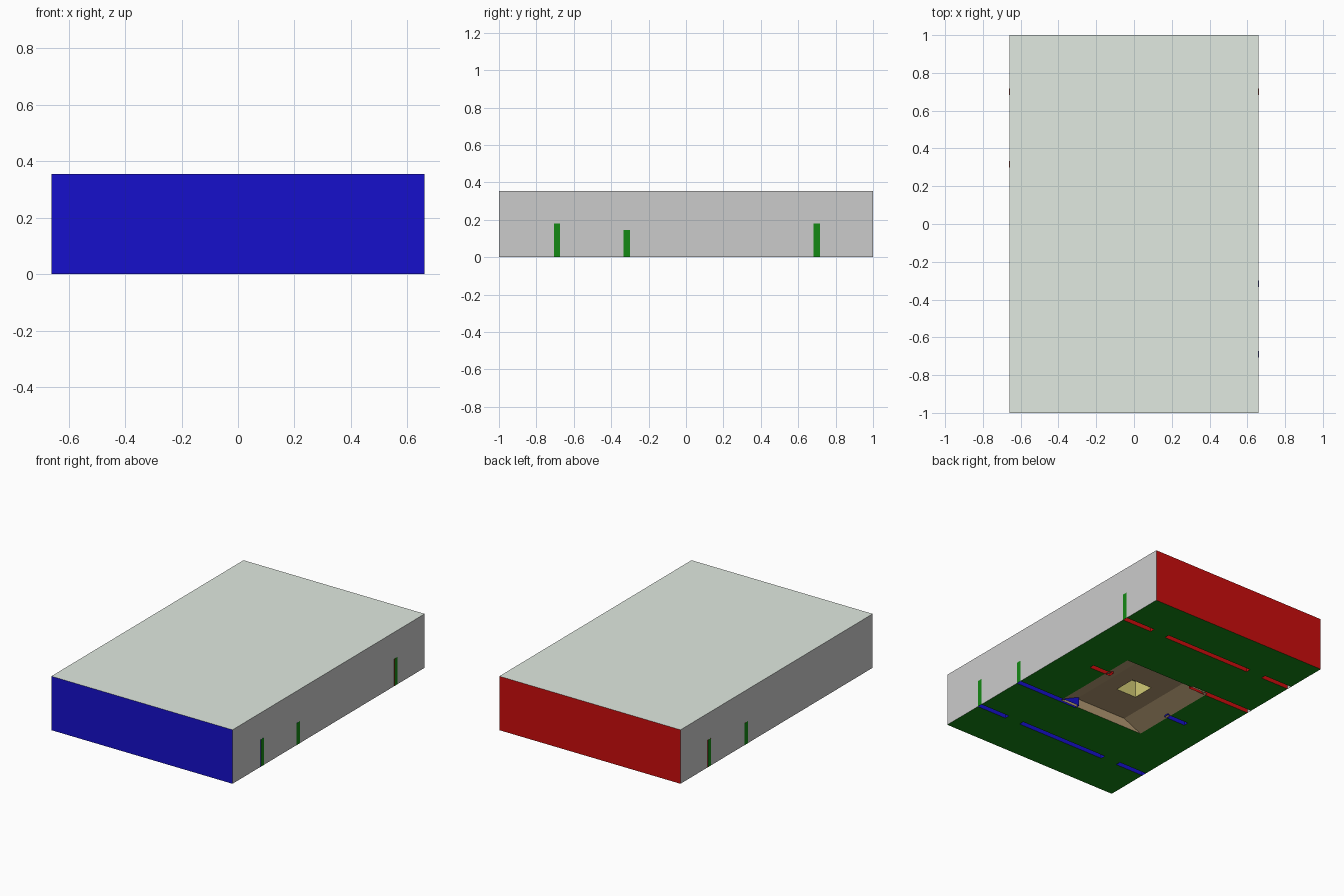
import bpy

if "Cube" in bpy.data.objects:
    bpy.data.objects.remove(bpy.data.objects["Cube"])

W, L, H = 0.66, 1.0, 0.355      # half width, half length, height
T = 0.034                       # barrier thickness
DECK_Z = 0.06


def material(name, rgb):
    m = bpy.data.materials.new(name)
    m.diffuse_color = (*rgb, 1)
    m.use_nodes = True
    m.node_tree.nodes["Principled BSDF"].inputs["Base Color"].default_value = m.diffuse_color
    return m


RED = material("red", (0.6, 0.004, 0.004))
BLUE = material("blue", (0.008, 0.005, 0.6))
GREEN = material("green", (0.007, 0.25, 0.007))
TAN = material("tan", (0.45, 0.32, 0.17))
YELLOW = material("yellow", (0.65, 0.6, 0.18))
PALE = material("pale", (0.75, 0.82, 0.75))


def mesh(name, verts, faces, mats=()):
    me = bpy.data.meshes.new(name)
    me.from_pydata(verts, [], faces)
    for m in mats:
        me.materials.append(m)
    ob = bpy.data.objects.new(name, me)
    bpy.context.collection.objects.link(ob)
    return ob


def holed_sheet(name, outer, holes, z, mat):
    """Flat sheet made of grid cells, leaving out the cells inside holes."""
    rects = [outer] + holes
    xs = sorted({round(v, 4) for r in rects for v in (r[0], r[1])})
    ys = sorted({round(v, 4) for r in rects for v in (r[2], r[3])})
    verts = [(x, y, z) for y in ys for x in xs]
    n, faces = len(xs), []
    for j in range(len(ys) - 1):
        for i in range(n - 1):
            cx, cy = (xs[i] + xs[i + 1]) / 2, (ys[j] + ys[j + 1]) / 2
            if not any(a < cx < b and c < cy < d for a, b, c, d in holes):
                a = j * n + i
                faces.append((a, a + 1, a + n + 1, a + n))
    return mesh(name, verts, faces, [mat])


def shell(name, x0, x1, y0, y1, z0, z1, mats):
    """Box open at the bottom."""
    v = [(x, y, z) for z in (z0, z1) for x, y in ((x0, y0), (x1, y0), (x1, y1), (x0, y1))]
    f = [(0, 1, 5, 4), (1, 2, 6, 5), (2, 3, 7, 6), (3, 0, 4, 7), (4, 5, 6, 7)]
    return mesh(name, v, f, mats)


# Outer walls and ceiling
for name, s, mat in (("front_wall", -1, BLUE), ("back_wall", 1, RED)):
    mesh(name, [(s * W, s * L, 0), (s * W, s * L, H), (-s * W, s * L, H), (-s * W, s * L, 0)],
         [(0, 3, 2, 1)], [mat])
for name, s in (("left_wall", -1), ("right_wall", 1)):
    mesh(name, [(s * W, -s * L, 0), (s * W, s * L, 0), (s * W, s * L, H), (s * W, -s * L, H)],
         [(0, 1, 2, 3)])
mesh("ceiling", [(-W, -L, H), (W, -L, H), (W, L, H), (-W, L, H)], [(0, 1, 2, 3)], [PALE])

# Barriers: hollow, open underneath, with green ends where they meet the side walls
holes = [(-0.32, 0.32, -0.32, 0.32)]
TIP = W + 0.0008
for team, s, mat in (("blue", -1, BLUE), ("red", 1, RED)):
    far, mid, near = (-0.69, -0.316, -0.05) if s < 0 else (0.70, 0.316, 0.12)
    rows = [("outer_right", 0.44, TIP, far, 0.18), ("outer_middle", -0.33, 0.325, far, 0.18),
            ("outer_left", -W + 0.001, -0.45, far, 0.18),
            ("long", *((0.19, TIP) if s < 0 else (-TIP, -0.19)), mid, 0.145),
            ("short", *((-0.46, -0.30) if s < 0 else (0.28, 0.44)), near, 0.145)]
    if s > 0:
        rows[2] = ("outer_left", -TIP, -0.45, far, 0.18)
    for part, x0, x1, y, h in rows:
        ob = shell(f"{team}_{part}_barrier", x0, x1, y - T / 2, y + T / 2, 0, h, [mat, GREEN])
        if x1 >= TIP:
            ob.data.polygons[1].material_index = 1
        if x0 <= -TIP:
            ob.data.polygons[3].material_index = 1
        holes.append((max(x0, -W), min(x1, W), y - T / 2, y + T / 2))

# Floor with openings under every barrier and under the platform
holed_sheet("floor", (-W, W, -L, L), holes, 0, GREEN)

# Central platform: ramps left and right, upright ends, opening in the deck
B, D, C = 0.32, 0.19, 0.075
profile = [(-B, 0), (-D, DECK_Z), (D, DECK_Z), (B, 0)]
mesh("platform_ramps", [(x, y, z) for y in (-B, B) for x, z in profile],
     [(3, 2, 1, 0), (4, 5, 6, 7), (0, 1, 5, 4), (2, 3, 7, 6)], [TAN])
holed_sheet("platform_deck", (-D, D, -B, B), [(-C, C, -C, C)], DECK_Z, TAN)

# Yellow block on the platform
shell("centre_block", -C, C, -C, C, DECK_Z, 0.17, [YELLOW])
